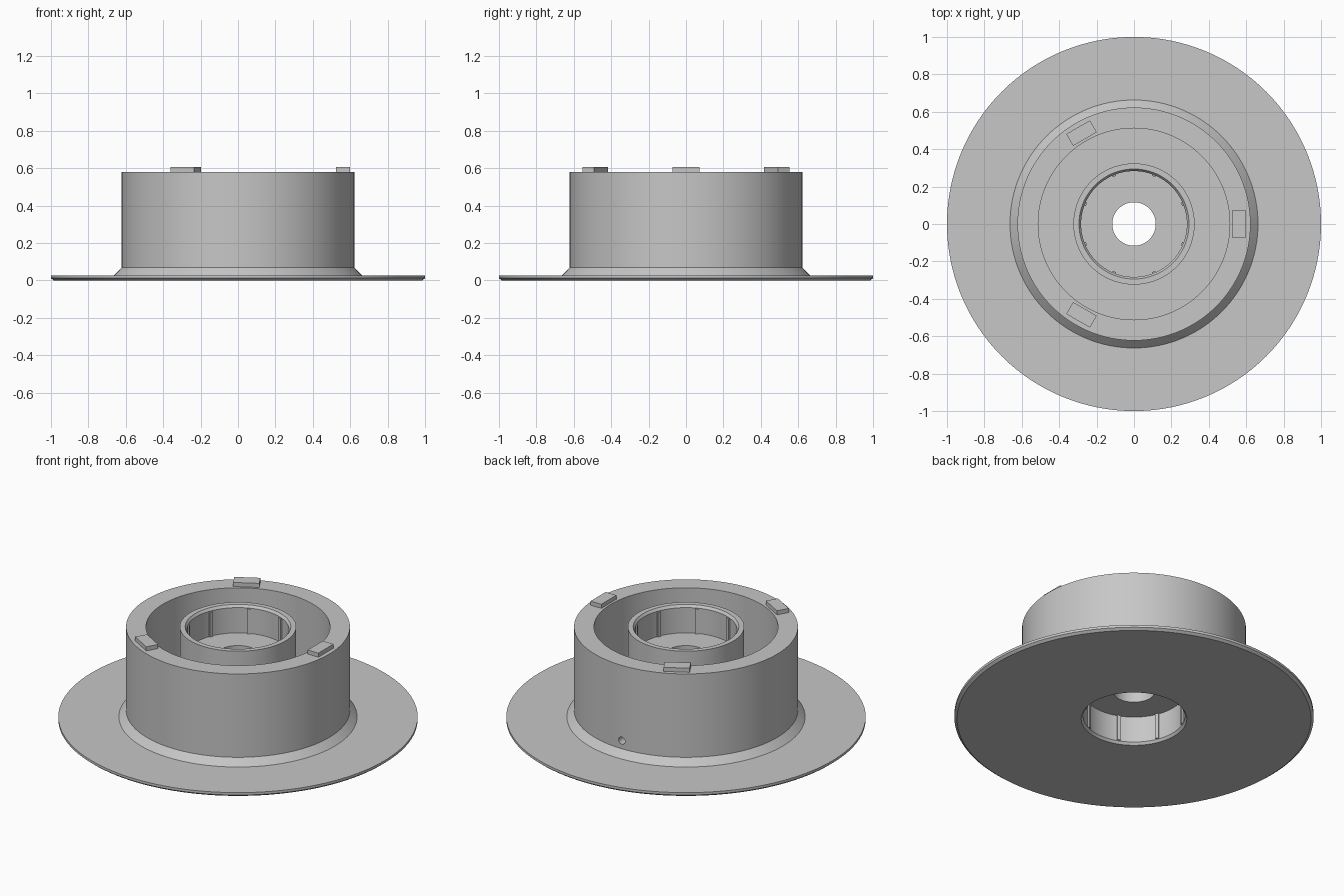
import bpy, bmesh, math
from mathutils import Matrix, Vector

cube = bpy.data.objects.get("Cube")
if cube:
    bpy.data.objects.remove(cube, do_unlink=True)

grey = bpy.data.materials.new("plain grey")
grey.use_nodes = True
colour = (0.57, 0.57, 0.57, 1)
grey.diffuse_color = colour
grey.node_tree.nodes["Principled BSDF"].inputs["Base Color"].default_value = colour

SEGMENTS = 128
TOP = 0.58


def make_object(name, bm):
    bmesh.ops.recalc_face_normals(bm, faces=bm.faces)
    mesh = bpy.data.meshes.new(name)
    bm.to_mesh(mesh)
    bm.free()
    mesh.materials.append(grey)
    obj = bpy.data.objects.new(name, mesh)
    bpy.context.collection.objects.link(obj)
    return obj


def activate(obj):
    bpy.ops.object.select_all(action="DESELECT")
    obj.select_set(True)
    bpy.context.view_layer.objects.active = obj


def revolve(name, profile):
    """Turn a closed (radius, height) profile about the z axis."""
    bm = bmesh.new()
    rings = []
    for i in range(SEGMENTS):
        a = math.tau * i / SEGMENTS
        rings.append([bm.verts.new((r * math.cos(a), r * math.sin(a), z)) for r, z in profile])
    n = len(profile)
    for i in range(SEGMENTS):
        a, b = rings[i], rings[(i + 1) % SEGMENTS]
        for j in range(n):
            k = (j + 1) % n
            bm.faces.new((a[j], b[j], b[k], a[k]))
    return make_object(name, bm)


def radial_block(name, angle, radius, size, z):
    """Box whose local x axis points outward at the given angle."""
    bm = bmesh.new()
    matrix = (Matrix.Rotation(angle, 4, "Z") @ Matrix.Translation((radius, 0, z))
              @ Matrix.Diagonal(Vector((*size, 1))))
    bmesh.ops.create_cube(bm, size=1, matrix=matrix)
    return make_object(name, bm)


# Flange, drum wall, trough, hub and central web as one turned body
body = revolve("flanged_drum", [
    (0.294, 0), (0.985, 0), (1, 0.012), (1, 0.027),
    (0.663, 0.027), (0.623, 0.068), (0.623, TOP), (0.512, TOP),
    (0.512, 0.07), (0.324, 0.07), (0.324, TOP), (0.294, TOP),
    (0.283, TOP - 0.015), (0.283, 0.41), (0.116, 0.41),
    (0.116, 0.175), (0.283, 0.175), (0.283, 0.015),
])

# Small radial hole through the back of the drum wall
bm = bmesh.new()
bmesh.ops.create_cone(bm, cap_ends=True, segments=24, radius1=0.022, radius2=0.022, depth=0.3,
                      matrix=Matrix.Translation((0, 0.57, 0.118)) @ Matrix.Rotation(math.pi / 2, 4, "X"))
cutter = make_object("hole_cutter", bm)
cutter.hide_render = True
activate(body)
cut = body.modifiers.new("wall_hole", "BOOLEAN")
cut.operation = "DIFFERENCE"
cut.solver = "EXACT"
cut.object = cutter
bpy.ops.object.modifier_apply(modifier=cut.name)
bpy.data.objects.remove(cutter, do_unlink=True)
bpy.ops.object.shade_smooth_by_angle(angle=math.radians(25))

# Three locating tabs on the rim
for i in range(3):
    radial_block(f"rim_tab_{i + 1}", math.tau * i / 3, 0.561, (0.073, 0.146, 0.045), TOP + 0.0025)

# Eight grip ribs in each of the two bearing pockets
for pocket, low, high in (("lower", 0.018, 0.178), ("upper", 0.407, 0.562)):
    for i in range(8):
        radial_block(f"{pocket}_rib_{i + 1}", math.tau * (i + 0.5) / 8, 0.281,
                     (0.012, 0.02, high - low), (low + high) / 2)
